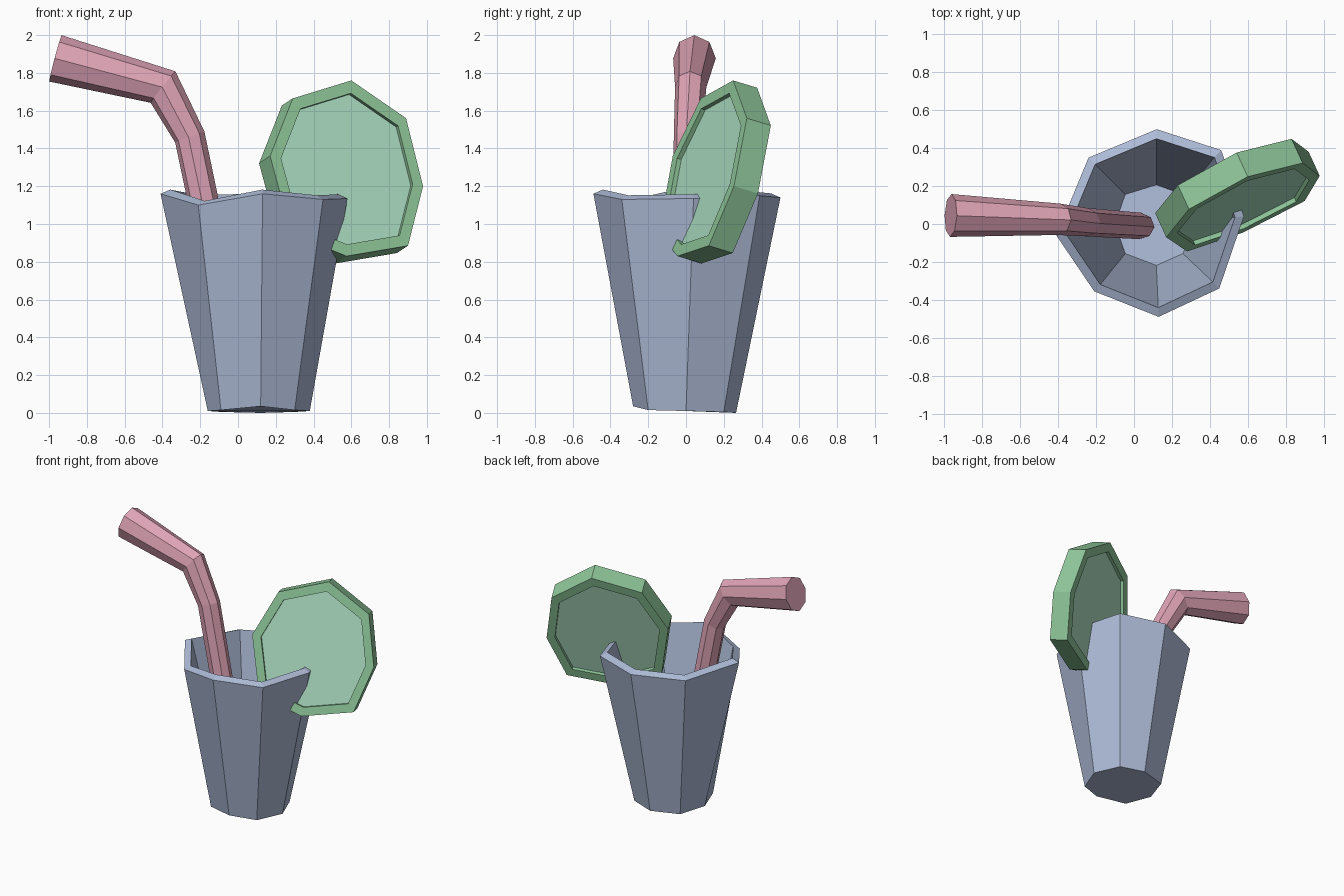
import bpy, math
from mathutils import Vector

if "Cube" in bpy.data.objects:
    bpy.data.objects.remove(bpy.data.objects["Cube"])


def material(name, rgb):
    m = bpy.data.materials.new(name)
    m.diffuse_color = (*rgb, 1)
    m.use_nodes = True
    m.node_tree.nodes["Principled BSDF"].inputs["Base Color"].default_value = m.diffuse_color
    return m


def loft(name, rings, mat, cap=True, closed=False):
    """Skin a list of equal-sized vertex rings."""
    n = len(rings[0])
    verts = [tuple(v) for r in rings for v in r]
    faces = []
    count = len(rings)
    for k in range(count if closed else count - 1):
        a, b = k * n, ((k + 1) % count) * n
        for i in range(n):
            j = (i + 1) % n
            faces.append((a + i, a + j, b + j, b + i))
    if cap:
        faces.append(tuple(reversed(range(n))))
        faces.append(tuple(range((count - 1) * n, count * n)))
    me = bpy.data.meshes.new(name)
    me.from_pydata(verts, [], faces)
    ob = bpy.data.objects.new(name, me)
    bpy.context.collection.objects.link(ob)
    me.materials.append(mat)
    # consistent outward normals
    bpy.context.view_layer.objects.active = ob
    ob.select_set(True)
    bpy.ops.object.mode_set(mode='EDIT')
    bpy.ops.mesh.select_all(action='SELECT')
    bpy.ops.mesh.normals_make_consistent(inside=False)
    bpy.ops.object.mode_set(mode='OBJECT')
    ob.select_set(False)
    return ob


glass_mat = material("glass_blue", (0.42, 0.50, 0.68))
straw_mat = material("straw_pink", (0.74, 0.37, 0.47))
peel_mat = material("peel_green", (0.28, 0.58, 0.33))
flesh_mat = material("flesh_green", (0.42, 0.74, 0.55))

# Glass: slightly uneven tapered octagon with a slanted rim
rim = [Vector(p) for p in (
    (0.58, 0.04, 1.135), (0.46, 0.39, 1.15), (0.12, 0.50, 1.14), (-0.24, 0.35, 1.13),
    (-0.41, -0.06, 1.16), (-0.21, -0.355, 1.10), (0.13, -0.49, 1.16), (0.45, -0.34, 1.13))]
base = [Vector(p) for p in (
    (0.38, 0.0, 0.01), (0.30, 0.20, 0.005), (0.12, 0.265, 0.0), (-0.09, 0.20, 0.005),
    (-0.16, 0.0, 0.01), (-0.09, -0.20, 0.015), (0.12, -0.28, 0.035), (0.30, -0.20, 0.015))]


def shrink(ring, f, dz):
    return [Vector((0.11 + (p.x - 0.11) * f, p.y * f, p.z + dz)) for p in ring]


loft("glass", [base, rim, shrink(rim, 0.9, 0.022), shrink(base, 0.78, 0.07)], glass_mat)

# Straw: octagonal tube, bent and widening towards the tip
path = [Vector(p) for p in ((0.03, -0.01, 0.1), (-0.255, 0.01, 1.46),
                            (-0.397, 0.025, 1.725), (-0.967, 0.045, 1.877))]
radii = (0.08, 0.083, 0.106, 0.127)
widths = (0.07, 0.075, 0.083, 0.113)
rings = []
for k, p in enumerate(path):
    d_in = (p - path[max(k - 1, 0)]).normalized()
    d_out = (path[min(k + 1, 3)] - p).normalized()
    t = (d_in + d_out).normalized()
    side = t.cross(Vector((0, 0, 1))).normalized()
    up = side.cross(t)
    rings.append([p + up * radii[k] * math.cos(i * math.pi / 4)
                  + side * widths[k] * math.sin(i * math.pi / 4) for i in range(8)])
loft("straw", rings, straw_mat)

# Fruit slice: tilted octagon, outline given as (x, z) in its front plane
outline = ((0.60, 1.76), (0.89, 1.56), (0.98, 1.20), (0.90, 0.885),
           (0.575, 0.83), (0.28, 0.95), (0.17, 1.36), (0.29, 1.665))
normal = Vector((0.46, -1, 0.305)).normalized()


def on_plane(x, z):
    return Vector((x, 0.46 * x + 0.305 * z - 0.563, z))


centre = on_plane(0.585, 1.275)


def slice_ring(f, depth):
    return [centre + (on_plane(x, z) - centre) * f - normal * depth for x, z in outline]


THICK, RECESS = 0.145, 0.025
loft("fruit_peel", [slice_ring(1, 0), slice_ring(1, THICK),
                    slice_ring(0.86, THICK), slice_ring(0.86, 0)], peel_mat,
     cap=False, closed=True)
loft("fruit_flesh", [slice_ring(0.87, RECESS), slice_ring(0.87, THICK - RECESS)], flesh_mat)
